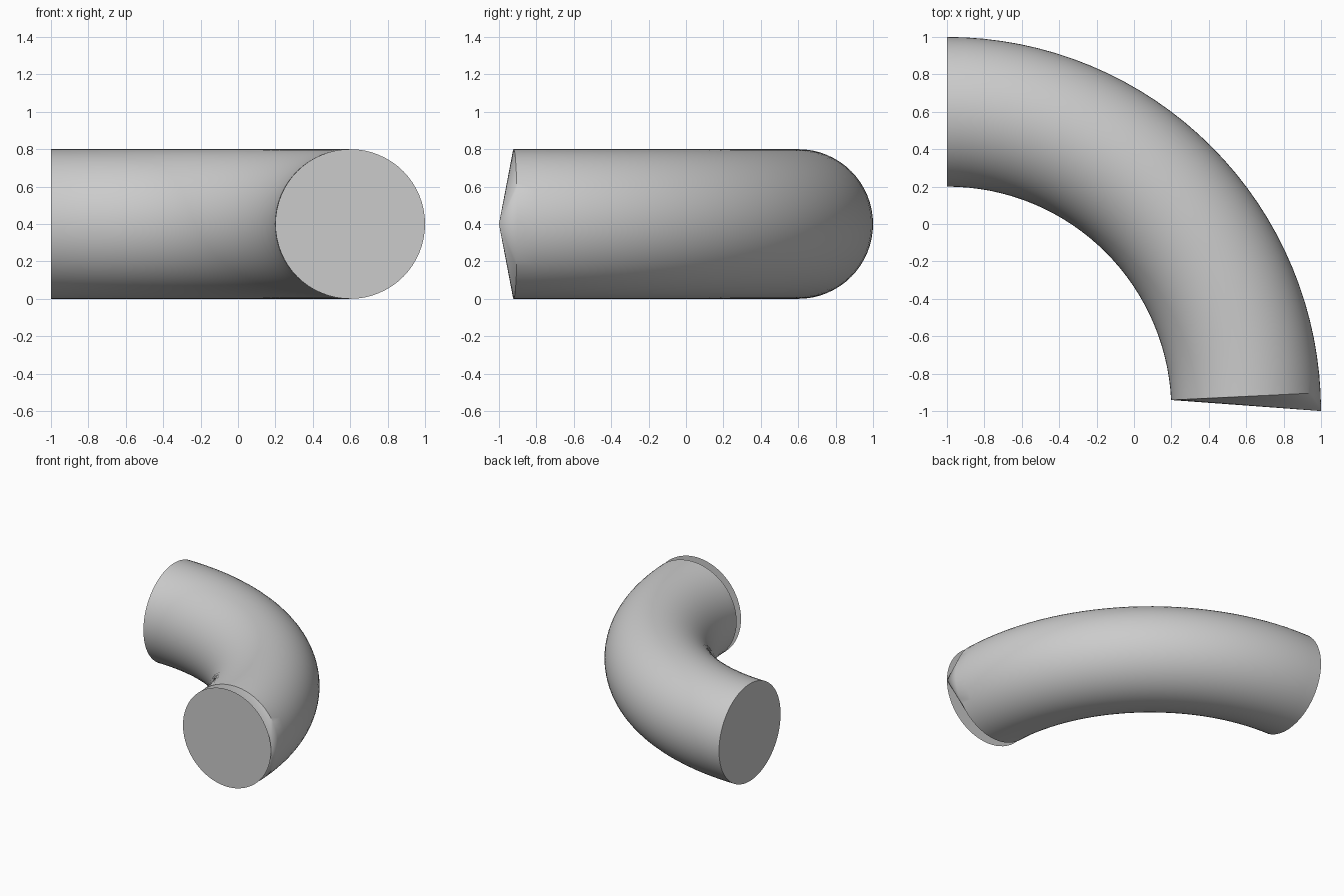
import bpy, bmesh, math
from mathutils import Vector

cube = bpy.data.objects.get("Cube")
if cube:
    bpy.data.objects.remove(cube, do_unlink=True)

TUBE_R, BEND_R, SIDES, STEPS = 0.4, 1.6, 64, 32
CENTRE = Vector((-1, -1, TUBE_R))      # centre of the bend

grey = bpy.data.materials.new("plain grey")
grey.use_nodes = True
grey.diffuse_color = (0.6, 0.6, 0.6, 1)
grey.node_tree.nodes["Principled BSDF"].inputs["Base Color"].default_value = grey.diffuse_color


def ring(bm, bend):
    """Circle of vertices across the tube at a bend angle."""
    out = Vector((math.cos(bend), math.sin(bend), 0))
    verts = []
    for i in range(SIDES):
        a = math.tau * i / SIDES
        offset = out * (BEND_R + TUBE_R * math.cos(a))
        verts.append(bm.verts.new(CENTRE + offset + Vector((0, 0, TUBE_R * math.sin(a)))))
    return verts


def finish(name, bm, smooth=False):
    mesh = bpy.data.meshes.new(name)
    bm.to_mesh(mesh)
    bm.free()
    mesh.materials.append(grey)
    obj = bpy.data.objects.new(name, mesh)
    bpy.context.collection.objects.link(obj)
    if smooth:
        bpy.ops.object.select_all(action='DESELECT')
        obj.select_set(True)
        bpy.context.view_layer.objects.active = obj
        bpy.ops.object.shade_smooth_by_angle(angle=math.radians(30))


# Bent tube: its last step pinches to a point on the outer side
bm = bmesh.new()
quarter = math.pi / 2
rings = [ring(bm, quarter * k / STEPS) for k in range(STEPS, 0, -1)]
for r0, r1 in zip(rings, rings[1:]):
    for i in range(SIDES):
        j = (i + 1) % SIDES
        bm.faces.new((r0[i], r0[j], r1[j], r1[i]))
tip = bm.verts.new(CENTRE + Vector((BEND_R + TUBE_R, 0, 0)))
for i in range(SIDES):
    bm.faces.new((rings[-1][i], rings[-1][(i + 1) % SIDES], tip))
bmesh.ops.recalc_face_normals(bm, faces=bm.faces)
if bm.faces[:][0].normal.dot(bm.faces[:][0].calc_center_median() - Vector((-1, 0.6, 0.4))) < 0:
    bmesh.ops.reverse_faces(bm, faces=bm.faces)
finish("bent_tube", bm, smooth=True)

# Flat round end caps, facing outward
for name, bend, facing in (("front_cap", 0, Vector((0, -1, 0))),
                           ("rear_cap", quarter, Vector((-1, 0, 0)))):
    bm = bmesh.new()
    face = bm.faces.new(ring(bm, bend))
    face.normal_update()
    if face.normal.dot(facing) < 0:
        face.normal_flip()
    finish(name, bm)
